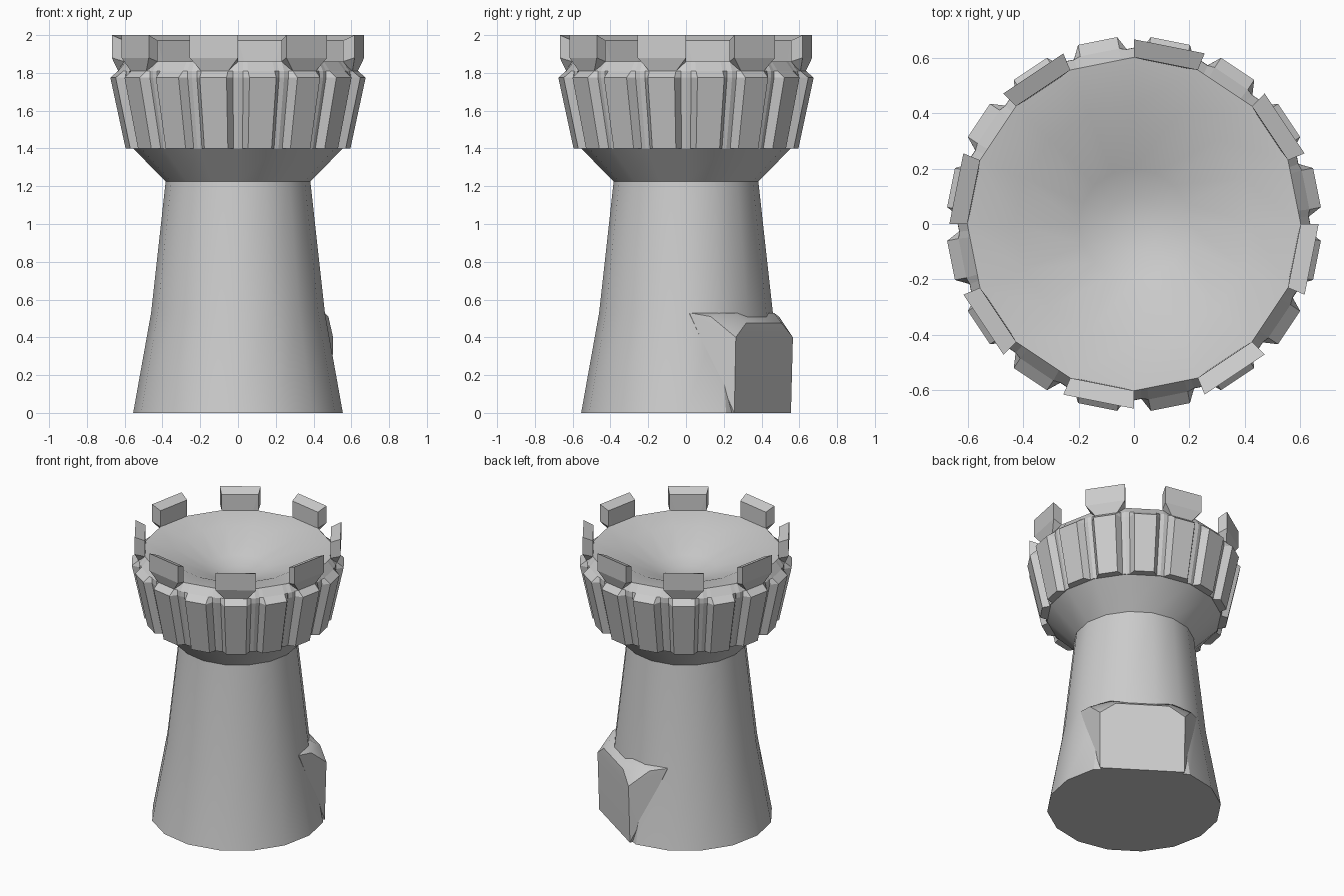
import bpy, bmesh
from math import sin, cos, pi, radians
from mathutils import Vector

cube = bpy.data.objects.get("Cube")
if cube:
    bpy.data.objects.remove(cube)

SIDES = 16
HALF = pi / SIDES

stone = bpy.data.materials.new("grey stone")
stone.use_nodes = True
stone.diffuse_color = (0.6, 0.6, 0.6, 1)
stone.node_tree.nodes["Principled BSDF"].inputs["Base Color"].default_value = (0.6, 0.6, 0.6, 1)


def finish(bm, name, smooth=False):
    bmesh.ops.recalc_face_normals(bm, faces=bm.faces)
    mesh = bpy.data.meshes.new(name)
    bm.to_mesh(mesh)
    bm.free()
    mesh.materials.append(stone)
    obj = bpy.data.objects.new(name, mesh)
    bpy.context.collection.objects.link(obj)
    if smooth:
        bpy.ops.object.select_all(action='DESELECT')
        obj.select_set(True)
        bpy.context.view_layer.objects.active = obj
        bpy.ops.object.shade_smooth_by_angle(angle=radians(30))
    return obj


def local(azimuth, t, d, z):
    """Point at distance d along azimuth, shifted t along the tangent."""
    return Vector((d * cos(azimuth) - t * sin(azimuth),
                   d * sin(azimuth) + t * cos(azimuth), z))


def loft(bm, loops):
    """Bridge closed loops of points with quads."""
    rings = [[bm.verts.new(p) for p in loop] for loop in loops]
    n = len(rings[0])
    for low, high in zip(rings, rings[1:]):
        for i in range(n):
            j = (i + 1) % n
            bm.faces.new((low[i], low[j], high[j], high[i]))
    return rings


def circle(r, z):
    return [local(2 * HALF * i, 0, r, z) for i in range(SIDES)]


def hull(name, points, smooth=False):
    bm = bmesh.new()
    for p in points:
        bm.verts.new(p)
    result = bmesh.ops.convex_hull(bm, input=bm.verts)
    loose = [v for v in result["geom_interior"] if isinstance(v, bmesh.types.BMVert)]
    bmesh.ops.delete(bm, geom=loose, context='VERTS')
    bmesh.ops.dissolve_limit(bm, angle_limit=0.02, verts=bm.verts, edges=bm.edges)
    return finish(bm, name, smooth)


# Tower shaft with a flared collar; its foot is flattened behind the buttress
BUTTRESS = 5 * HALF
facing = Vector((cos(BUTTRESS), sin(BUTTRESS), 0))
bm = bmesh.new()
rings = loft(bm, [circle(r, z) for r, z in
                  ((0.555, 0), (0.46, 0.53), (0.383, 1.225), (0.56, 1.405))])
bm.faces.new(rings[0])
for v in rings[0]:
    v.co -= facing * max(0, v.co.dot(facing) - 0.485)
finish(bm, "tower_shaft", smooth=True)

# Flat buttress with cut corners and thin wings wrapping the shaft
points = []
for s in (-1, 1):
    for t, d, z in ((0.27, 0.488, 0), (0.272, 0.499, 0.4), (0.17, 0.496, 0.475),
                    (0.2, 0.425, 0.53), (0.372, 0.27, 0.53), (0.325, 0.375, 0.51),
                    (0.2, 0.3, 0)):
        points.append(local(BUTTRESS, s * t, d, z))
hull("buttress", points, smooth=True)

# Ribbed crown ring: one lug on every side, under a sloping rim
loops = []
for z, r, bulge in ((1.4, 0.5, 0), (1.4, 0.56, 0.045), (1.775, 0.638, 0.049),
                    (1.81, 0.637, 0.008), (1.86, 0.603, 0)):
    side, depth = r * sin(HALF), r * cos(HALF)
    loop = []
    for i in range(SIDES):
        a = HALF * (2 * i + 1)
        for t, out in ((-1, 0), (-0.78, 0), (-0.58, bulge), (0.58, bulge), (0.78, 0)):
            loop.append(local(a, t * side, depth + out, z))
    loops.append(loop)
bm = bmesh.new()
loft(bm, loops)
finish(bm, "crown_ring")

# Dished platform inside the crown, steepest halfway in
bm = bmesh.new()
rings = loft(bm, [circle(r, z) for r, z in
                  ((0.603, 1.86), (0.43, 1.83), (0.2, 1.73), (0.1, 1.7))])
centre = bm.verts.new((0, 0, 1.69))
for i in range(SIDES):
    bm.faces.new((rings[-1][i], rings[-1][(i + 1) % SIDES], centre))
platform = finish(bm, "platform", smooth=True)
if platform.data.polygons[0].normal.z < 0:
    platform.data.flip_normals()

# Battlements on every second side: tops slope inward, feet taper onto the rim
for i in range(SIDES // 2):
    a = HALF * (4 * i - 1)
    points = []
    for s in (-1, 1):
        for r, z, width in ((0.603, 1.86, 1), (0.603, 1.972, 1), (0.668, 2, 1),
                            (0.668, 1.88, 1), (0.645, 1.81, 0.58), (0.6, 1.81, 0.58)):
            points.append(local(a, s * width * r * sin(HALF), r * cos(HALF), z))
    hull(f"battlement_{i + 1}", points)
